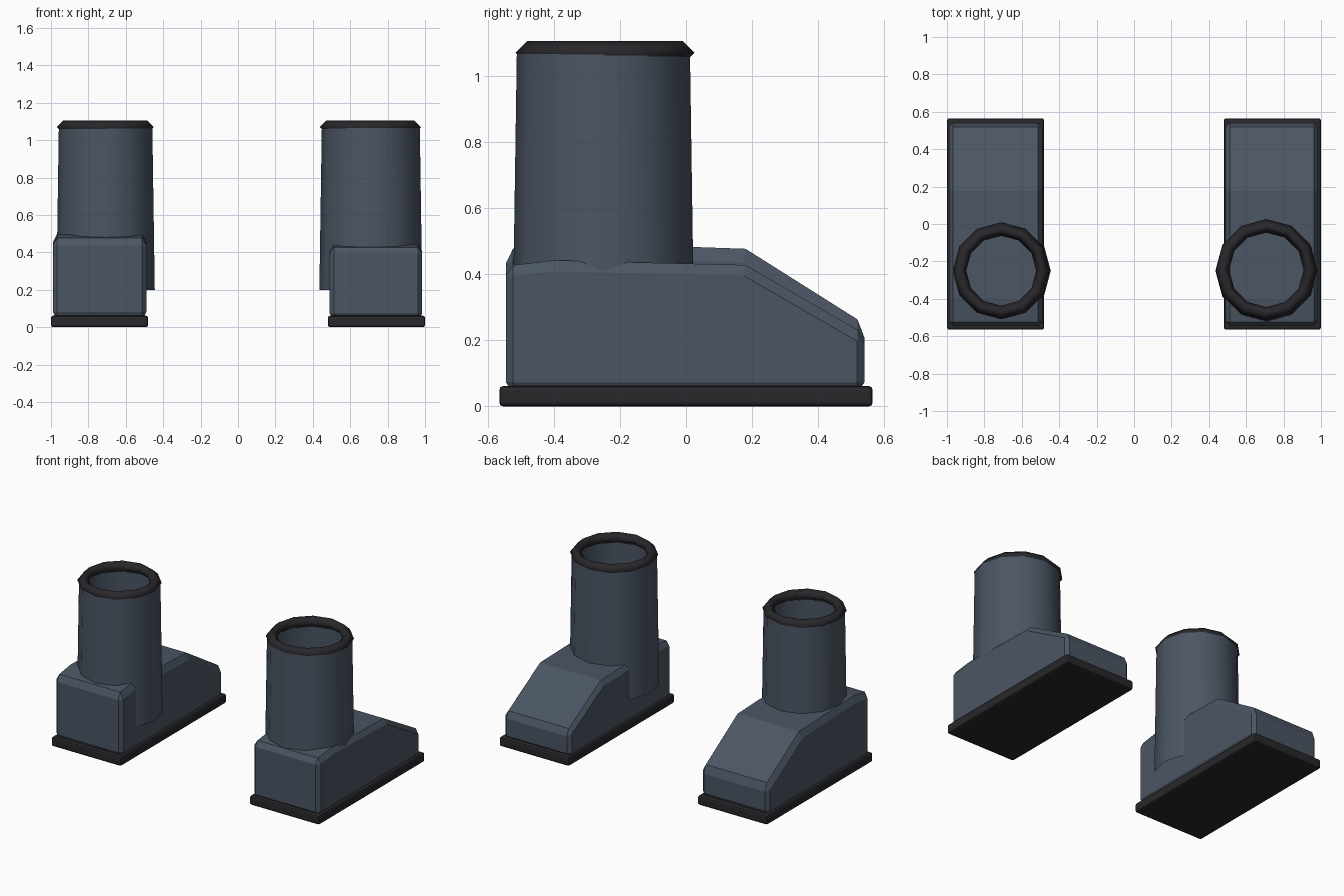
import bpy, bmesh, math
from mathutils import Matrix

if "Cube" in bpy.data.objects:
    bpy.data.objects.remove(bpy.data.objects["Cube"])


def material(name, rgb):
    m = bpy.data.materials.new(name)
    m.diffuse_color = (*rgb, 1)
    m.use_nodes = True
    m.node_tree.nodes["Principled BSDF"].inputs["Base Color"].default_value = m.diffuse_color
    return m


SLATE = material("slate", (0.070, 0.091, 0.125))
RUBBER = material("dark rubber", (0.021, 0.021, 0.025))


def finish(name, bm, mat, smooth=None, bevel=0, segments=1):
    mesh = bpy.data.meshes.new(name)
    bm.to_mesh(mesh)
    bm.free()
    ob = bpy.data.objects.new(name, mesh)
    bpy.context.collection.objects.link(ob)
    mesh.materials.append(mat)
    if bevel:
        mod = ob.modifiers.new("bevel", "BEVEL")
        mod.width, mod.segments = bevel, segments
        mod.limit_method, mod.angle_limit = "ANGLE", math.radians(35)
    if smooth:
        bpy.ops.object.select_all(action="DESELECT")
        ob.select_set(True)
        bpy.context.view_layer.objects.active = ob
        bpy.ops.object.shade_smooth_by_angle(angle=math.radians(smooth))
    return ob


def sole(name, cx):
    bm = bmesh.new()
    bmesh.ops.create_cube(bm, size=1)
    bmesh.ops.transform(bm, verts=bm.verts, matrix=(
        Matrix.Translation((cx, 0, 0.031)) @ Matrix.Diagonal((0.52, 1.13, 0.062, 1))))
    finish(name, bm, RUBBER, bevel=0.012, segments=2)


def foot(name, cx, half, profile, stretch):
    # Side profile extruded across the width; vertical stretch makes tall bevels
    bm = bmesh.new()
    face = bm.faces.new([bm.verts.new((cx - half, y, z / stretch)) for y, z in profile])
    new = bmesh.ops.extrude_face_region(bm, geom=[face])["geom"]
    bmesh.ops.translate(bm, vec=(2 * half, 0, 0),
                        verts=[v for v in new if isinstance(v, bmesh.types.BMVert)])
    bmesh.ops.recalc_face_normals(bm, faces=bm.faces)
    ob = finish(name, bm, SLATE, bevel=0.022)
    ob.scale.z = stretch


def shaft(name, cx, cy, r_low, r_top):
    # Open tapered tube
    bm = bmesh.new()
    bmesh.ops.create_cone(bm, cap_ends=False, segments=12, radius1=r_low, radius2=r_top,
                          depth=0.87, matrix=Matrix.Translation((cx, cy, 0.635)))
    finish(name, bm, SLATE, smooth=40)


def cuff(name, cx, cy, major, minor):
    # Ring with a diamond section
    bm = bmesh.new()
    rings = []
    for i in range(12):
        a = math.tau * i / 12
        rings.append([bm.verts.new((cx + (major + minor * math.cos(b)) * math.cos(a),
                                    cy + (major + minor * math.cos(b)) * math.sin(a),
                                    1.07 + minor * math.sin(b)))
                      for b in (0, math.pi / 2, math.pi, 3 * math.pi / 2)])
    for i in range(12):
        p, q = rings[i], rings[(i + 1) % 12]
        for j in range(4):
            k = (j + 1) % 4
            bm.faces.new((p[j], q[j], q[k], p[k]))
    bmesh.ops.recalc_face_normals(bm, faces=bm.faces)
    finish(name, bm, RUBBER, smooth=100)


# Left boot: taller foot
sole("left_sole", -0.74)
foot("left_foot", -0.74, 0.25, [(-0.545, 0.04), (0.54, 0.04), (0.54, 0.25), (0.18, 0.477),
                                (-0.40, 0.497), (-0.545, 0.475)], 1.9)
shaft("left_shaft", -0.708, -0.25, 0.263, 0.250)
cuff("left_cuff", -0.71, -0.25, 0.223, 0.036)

# Right boot: lower foot, wider shaft
sole("right_sole", 0.74)
foot("right_foot", 0.737, 0.247, [(-0.545, 0.04), (0.54, 0.04), (0.54, 0.22), (0.18, 0.428),
                                  (-0.40, 0.442), (-0.545, 0.425)], 1.5)
shaft("right_shaft", 0.71, -0.25, 0.275, 0.262)
cuff("right_cuff", 0.708, -0.245, 0.235, 0.036)
